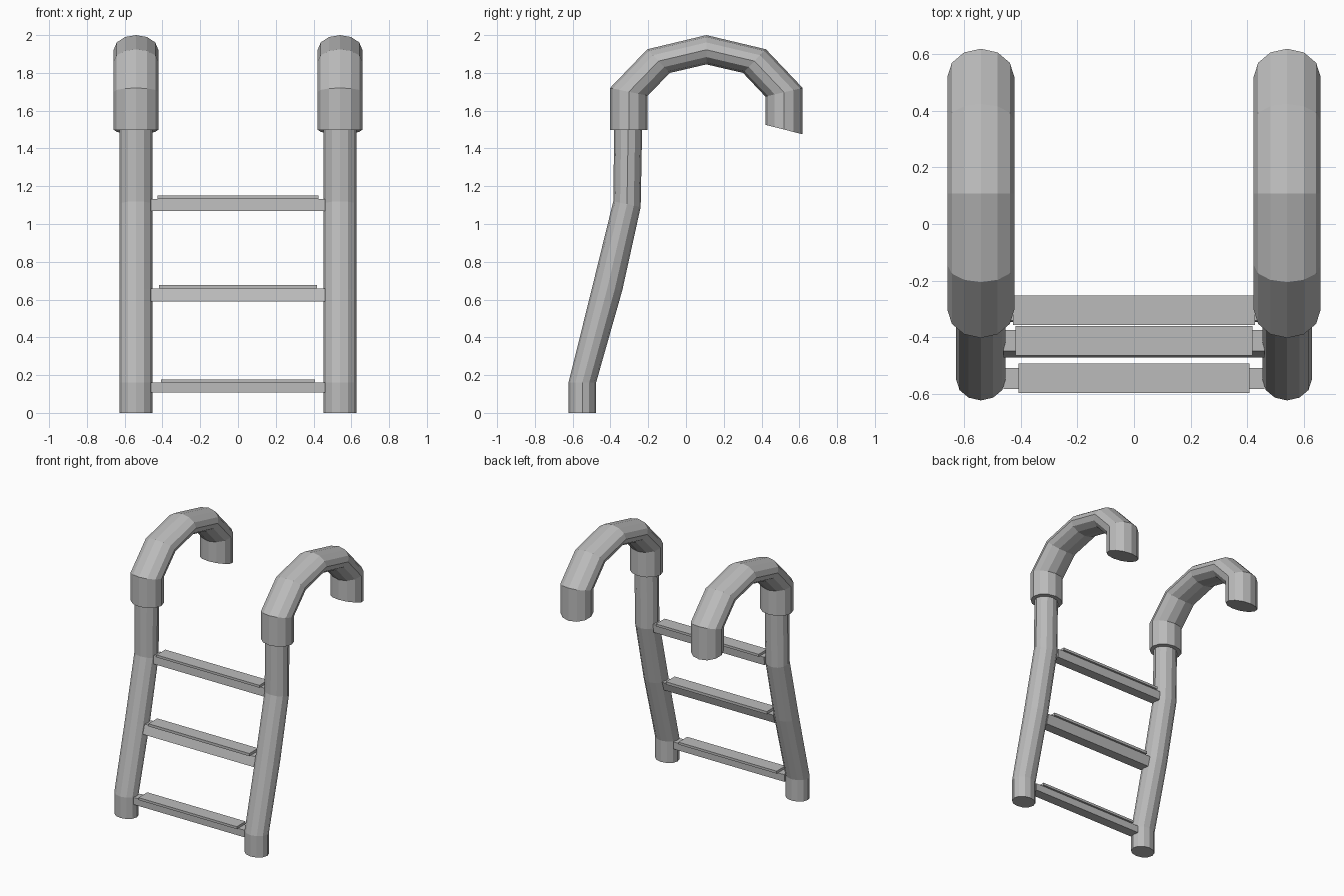
import bpy, bmesh, math
from mathutils import Vector

cube = bpy.data.objects.get("Cube")
if cube:
    bpy.data.objects.remove(cube)

grey = bpy.data.materials.new("grey metal")
grey.use_nodes = True
colour = (0.5, 0.5, 0.5, 1)
grey.diffuse_color = colour
grey.node_tree.nodes["Principled BSDF"].inputs["Base Color"].default_value = colour

SIDES = 12
RAIL_X = 0.54


def add_object(name, bm):
    bmesh.ops.recalc_face_normals(bm, faces=bm.faces[:])
    mesh = bpy.data.meshes.new(name)
    bm.to_mesh(mesh)
    bm.free()
    mesh.materials.append(grey)
    obj = bpy.data.objects.new(name, mesh)
    bpy.context.collection.objects.link(obj)
    return obj


def tube(name, x, half_width, sections):
    """Mitred tube through (outer, inner) pairs of y, z points."""
    bm = bmesh.new()
    rings = []
    for (oy, oz), (iy, iz) in sections:
        outer, inner = Vector((x, oy, oz)), Vector((x, iy, iz))
        mid, arm = (outer + inner) / 2, (outer - inner) / 2
        side = Vector((half_width, 0, 0))
        angles = [2 * math.pi * i / SIDES for i in range(SIDES)]
        rings.append([bm.verts.new(mid + side * math.cos(a) + arm * math.sin(a))
                      for a in angles])
    for a, b in zip(rings, rings[1:]):
        for i in range(SIDES):
            j = (i + 1) % SIDES
            bm.faces.new((a[i], a[j], b[j], b[i]))
    bm.faces.new(rings[0])
    bm.faces.new(rings[-1])
    return add_object(name, bm)


def box(name, half_x, y, half_y, z0, z1, lean=0.0):
    """Bar along x, its underside pushed forward by lean."""
    bm = bmesh.new()
    bmesh.ops.create_cube(bm, size=2)
    for v in bm.verts:
        top = v.co.z > 0
        v.co = (v.co.x * half_x, y + v.co.y * half_y - (0 if top else lean),
                z1 if top else z0)
    return add_object(name, bm)


# Side rails and the hooked grips on top of them
rail = [((-0.622, 0), (-0.476, 0)), ((-0.622, 0.16), (-0.476, 0.16)),
        ((-0.498, 0.66), (-0.337, 0.65)), ((-0.385, 1.12), (-0.24, 1.09)),
        ((-0.38, 1.51), (-0.232, 1.51))]
grip = [((-0.402, 1.498), (-0.203, 1.498)), ((-0.402, 1.72), (-0.203, 1.68)),
        ((-0.205, 1.925), (-0.085, 1.80)), ((0.108, 2.0), (0.108, 1.845)),
        ((0.423, 1.925), (0.302, 1.80)), ((0.618, 1.72), (0.42, 1.675)),
        ((0.618, 1.475), (0.42, 1.525))]
for label, sign in (("left", 1), ("right", -1)):
    tube(label + "_rail", sign * RAIL_X, 0.087, rail)
    tube(label + "_grip", sign * RAIL_X, 0.118, grip)

# Rungs, each a bar with a wider, shorter tread plate on top
rungs = [("lower", -0.544, 0.107, 0.16, 0.178, 0.407, 0.0),
         ("middle", -0.411, 0.59, 0.658, 0.678, 0.418, 0.022),
         ("upper", -0.304, 1.07, 1.132, 1.15, 0.426, 0.005)]
for label, y, z0, z1, z2, tread_x, lean in rungs:
    box(label + "_rung", 0.46, y, 0.037, z0, z1, lean)
    box(label + "_tread", tread_x, y, 0.052, z1, z2)
